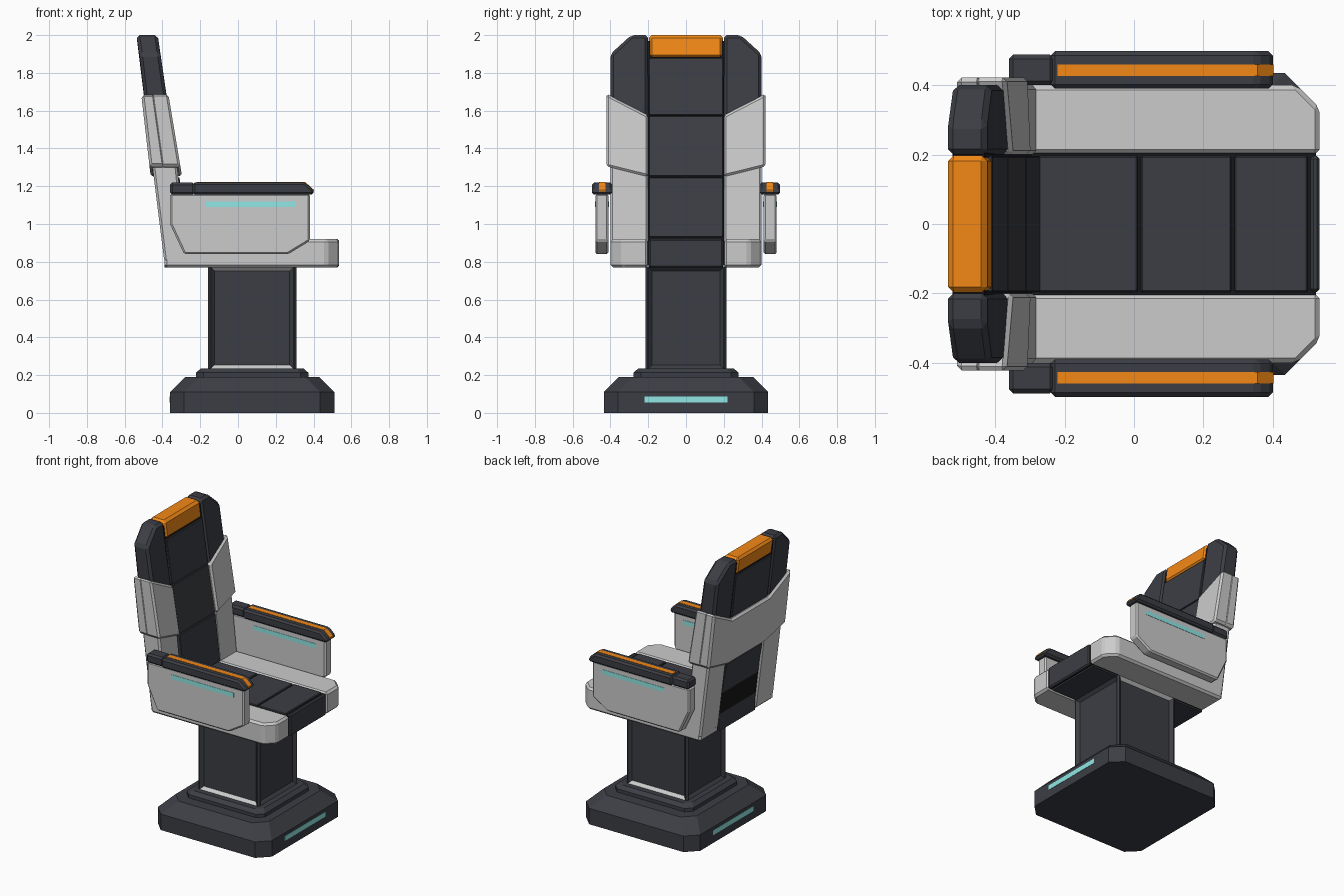
import bpy, bmesh

if "Cube" in bpy.data.objects:
    bpy.data.objects.remove(bpy.data.objects["Cube"])


def material(name, rgb):
    m = bpy.data.materials.new(name)
    m.diffuse_color = (*rgb, 1)
    m.use_nodes = True
    m.node_tree.nodes["Principled BSDF"].inputs["Base Color"].default_value = m.diffuse_color
    return m


DARK = material("charcoal", (0.045, 0.048, 0.058))
BLACK = material("seam_black", (0.008, 0.008, 0.01))
ORANGE = material("orange", (0.9, 0.25, 0.008))
TEAL = material("teal", (0.28, 0.8, 0.78))


def finish(name, bm, mat=None, bevel=0, mirror=False):
    bmesh.ops.recalc_face_normals(bm, faces=bm.faces)
    me = bpy.data.meshes.new(name)
    bm.to_mesh(me)
    bm.free()
    ob = bpy.data.objects.new(name, me)
    bpy.context.collection.objects.link(ob)
    if mat:
        me.materials.append(mat)
    if bevel:
        b = ob.modifiers.new("bevel", 'BEVEL')
        b.width, b.segments, b.limit_method = bevel, 1, 'ANGLE'
    if mirror:
        ob.modifiers.new("mirror", 'MIRROR').use_axis = (False, True, False)
    return ob


def loft(rings):
    """Closed solid through rings of equal point count."""
    bm = bmesh.new()
    vs = [[bm.verts.new(p) for p in r] for r in rings]
    n = len(vs[0])
    for a, b in zip(vs, vs[1:]):
        for i in range(n):
            bm.faces.new((a[i], a[(i + 1) % n], b[(i + 1) % n], b[i]))
    bm.faces.new(vs[0])
    bm.faces.new(vs[-1])
    return bm


def side_prism(name, xz, y0, y1, *args, **kw):
    return finish(name, loft([[(x, y, z) for x, z in xz] for y in (y0, y1)]), *args, **kw)


def box(name, x0, x1, y0, y1, z0, z1, *args, **kw):
    return side_prism(name, [(x0, z0), (x1, z0), (x1, z1), (x0, z1)], y0, y1, *args, **kw)


def octagon(hx, hy, cut, z, inset=0):
    hx, hy = hx - inset, hy - inset
    q = [(hx, hy - cut), (hx - cut, hy), (cut - hx, hy), (-hx, hy - cut),
         (-hx, cut - hy), (cut - hx, -hy), (hx - cut, -hy), (hx, cut - hy)]
    return [(0.075 + x, y, z) for x, y in q]


def interp(table, z):
    for (z0, x0), (z1, x1) in zip(table, table[1:]):
        if z <= z1:
            return x0 + (x1 - x0) * max(0, z - z0) / (z1 - z0)
    return table[-1][1]


# leaning front and rear surfaces of the backrest
def front(z): return interp([(0.92, -0.27), (1.25, -0.31), (1.69, -0.383), (2.0, -0.425)], z)
def rear(z): return interp([(0.93, -0.39), (1.25, -0.447), (1.9, -0.522), (2.0, -0.538)], z)
def middle(z): return (front(z) + rear(z)) / 2


def slab(name, yz, fa, fb, *args, **kw):
    rings = [[(f(z), y, z) for y, z in yz] for f in (fa, fb)]
    return finish(name, loft(rings), *args, **kw)


def rect(y, z0, z1):
    return [(-y, z0), (y, z0), (y, z1), (-y, z1)]


# base, step and light strips
finish("base", loft([octagon(.435, .435, .075, 0), octagon(.435, .435, .075, .11),
                     octagon(.435, .435, .075, .19, .08)]), DARK)
finish("base_step", loft([octagon(.297, .278, .04, .19), octagon(.297, .278, .04, .213),
                          octagon(.297, .278, .04, .235, .025)]), DARK)
for nm, x in (("rear", -.36), ("front", .51)):
    box(nm + "_base_light", x - .002, x + .002, -.22, .22, .055, .088, TEAL)

# pedestal with recessed panels, pale rims on two sides
bm = loft([octagon(.235, .215, .012, .23), octagon(.235, .215, .012, .775)])
bmesh.ops.recalc_face_normals(bm, faces=bm.faces)
panels = [f for f in bm.faces if abs(f.normal.z) < .1 and f.calc_area() > .1]
bmesh.ops.inset_individual(bm, faces=panels, thickness=.006)
rims = bmesh.ops.inset_individual(bm, faces=panels, thickness=.028, depth=-.02)["faces"]
bm.normal_update()
for f in rims:
    if abs(f.normal.z) > .2 and abs(f.normal.y) > .2:
        f.material_index = 1
pedestal = finish("pedestal", bm, DARK)
pedestal.data.materials.append(None)

# seat: pale sides, dark centre cushions over a black core
plan = [(-.39, .2), (.535, .2), (.535, .335), (.47, .4), (-.39, .4)]
finish("seat_side", loft([[(x, y, z) for x, y in plan] for z in (.77, .92)]),
       bevel=.014, mirror=True)
box("seat_core", -.38, .525, -.205, .205, .78, .91, BLACK)
box("seat_underside", -.39, .5, -.196, .196, .77, .80, DARK)
for i, (a, b) in enumerate([(-.30, .01), (.02, .28), (.29, .50)]):
    box(f"seat_cushion_{i + 1}", a, b, -.196, .196, .80, .92, DARK, .004)
box("seat_front_cap", .509, .535, -.196, .196, .77, .92, DARK, .008)

# backrest centre
slab("back_core", rect(.205, .80, 1.97), lambda z: front(z) - .01,
     lambda z: rear(z) + .01, BLACK)
for i, (a, b) in enumerate([(.93, 1.247), (1.253, 1.572), (1.578, 1.878)]):
    slab(f"back_cushion_{i + 1}", rect(.196, a, b), front, rear, DARK, .003)
slab("lower_back_panel", rect(.196, .77, .935), lambda z: -.3, rear, DARK)
slab("headrest_cap", rect(.197, 1.88, 2.0), front, rear, ORANGE, .016)

# backrest sides and wraparound shell
slab("headrest_side", [(.2, 1.5), (.4, 1.5), (.4, 1.9), (.29, 2.0), (.2, 2.0)],
     front, rear, DARK, .016, True)
slab("lower_back_side", [(.2, .80), (.4, .80), (.4, 1.35), (.2, 1.35)],
     front, rear, None, .012, True)
slab("back_wing", [(.2, 1.25), (.422, 1.305), (.422, 1.69), (.2, 1.575)],
     lambda z: front(z) + .014, lambda z: middle(z) - .02, None, .012, True)
slab("back_shell", [(-.422, 1.305), (-.2, 1.25), (.2, 1.25), (.422, 1.305),
                    (.422, 1.69), (.2, 1.575), (-.2, 1.575), (-.422, 1.69)],
     middle, lambda z: rear(z) - .015, None, .014)

# armrests
side_prism("arm_panel", [(-.36, 1.16), (-.36, 1.0), (-.285, .84), (.265, .84),
                         (.38, .91), (.38, 1.16)], .41, .48, None, .01, True)
box("arm_light", -.17, .305, .408, .482, 1.09, 1.12, TEAL, mirror=True)
side_prism("arm_pad", [(-.24, 1.155), (.40, 1.155), (.40, 1.18), (.355, 1.22), (-.24, 1.22)],
           .39, .498, DARK, .012, True)
box("arm_pad_rear", -.36, -.23, .4, .488, 1.155, 1.219, DARK, .012, True)
side_prism("arm_stripe", [(-.22, 1.21), (-.22, 1.222), (.356, 1.222), (.402, 1.181),
                          (.402, 1.172), (.35, 1.172), (.35, 1.21)],
           .427, .46, ORANGE, mirror=True)
